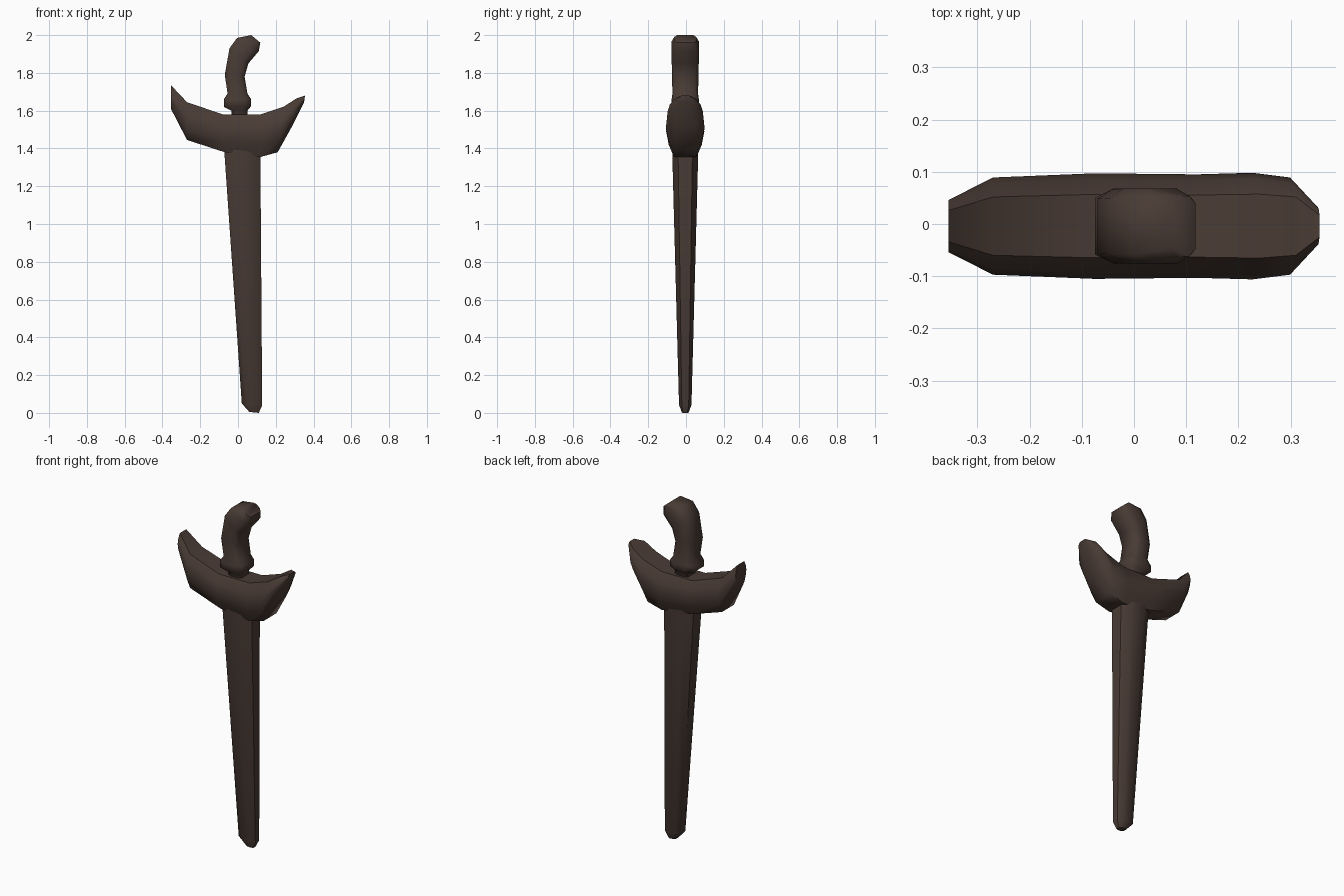
import bpy
import bmesh
import math

cube = bpy.data.objects.get("Cube")
if cube:
    bpy.data.objects.remove(cube, do_unlink=True)

wood = bpy.data.materials.new("dark brown wood")
wood.use_nodes = True
colour = (0.067, 0.044, 0.035, 1)
wood.diffuse_color = colour
bsdf = wood.node_tree.nodes["Principled BSDF"]
bsdf.inputs["Base Color"].default_value = colour
bsdf.inputs["Roughness"].default_value = 0.8


def loft(name, stations, half_section, angle):
    """Skin sections; a station is (x1, z1, x2, z2, half depth).
    half_section lists (fraction from point 1 to point 2, depth fraction)."""
    section = half_section + [(t, -s) for t, s in reversed(half_section)]
    bm = bmesh.new()
    rings = []
    for x1, z1, x2, z2, depth in stations:
        rings.append([bm.verts.new((x1 + (x2 - x1) * t, depth * s - 0.004,
                                    z1 + (z2 - z1) * t)) for t, s in section])
    n = len(section)
    for a, b in zip(rings, rings[1:]):
        for i in range(n):
            j = (i + 1) % n
            bm.faces.new((a[i], a[j], b[j], b[i]))
    bm.faces.new(rings[0])
    bm.faces.new(rings[-1])
    bmesh.ops.recalc_face_normals(bm, faces=bm.faces)
    mesh = bpy.data.meshes.new(name)
    bm.to_mesh(mesh)
    bm.free()
    mesh.materials.append(wood)
    obj = bpy.data.objects.new(name, mesh)
    bpy.context.collection.objects.link(obj)
    bpy.ops.object.select_all(action="DESELECT")
    obj.select_set(True)
    bpy.context.view_layer.objects.active = obj
    bpy.ops.object.shade_smooth_by_angle(angle=math.radians(angle))


octagon = [(0, 0.55), (0.27, 1), (0.73, 1), (1, 0.55)]

# Long tapering scabbard with a blunt tip
loft("scabbard", [
    (0.06, 0.005, 0.11, 0, 0.018),
    (0.02, 0.05, 0.128, 0.04, 0.033),
    (-0.075, 1.42, 0.118, 1.42, 0.07),
], octagon, 50)

# Boat-shaped crosspiece with upswept ends, from its right to its left
loft("crosspiece", [
    (-0.355, 1.735, -0.355, 1.61, 0.05),
    (-0.27, 1.645, -0.27, 1.445, 0.093),
    (-0.08, 1.58, -0.07, 1.38, 0.101),
    (0.12, 1.58, 0.12, 1.355, 0.099),
    (0.24, 1.62, 0.21, 1.38, 0.102),
    (0.31, 1.665, 0.285, 1.515, 0.093),
    (0.355, 1.68, 0.35, 1.645, 0.035),
], [(0, 0.6), (0.22, 0.88), (0.45, 1), (0.72, 0.88), (1, 0.6)], 50)

# Curved grip rising from a collar
loft("grip", [
    (-0.035, 1.55, 0.05, 1.55, 0.045),
    (-0.035, 1.6, 0.05, 1.6, 0.045),
    (-0.075, 1.62, 0.07, 1.625, 0.072),
    (-0.075, 1.66, 0.07, 1.66, 0.072),
    (-0.055, 1.69, 0.05, 1.69, 0.068),
    (-0.07, 1.79, 0.035, 1.78, 0.07),
    (-0.045, 1.93, 0.055, 1.85, 0.072),
    (-0.005, 1.985, 0.11, 1.915, 0.072),
    (0.07, 2.0, 0.118, 1.96, 0.058),
], [(0, 0.75), (0.25, 1), (0.75, 1), (1, 0.75)], 60)
